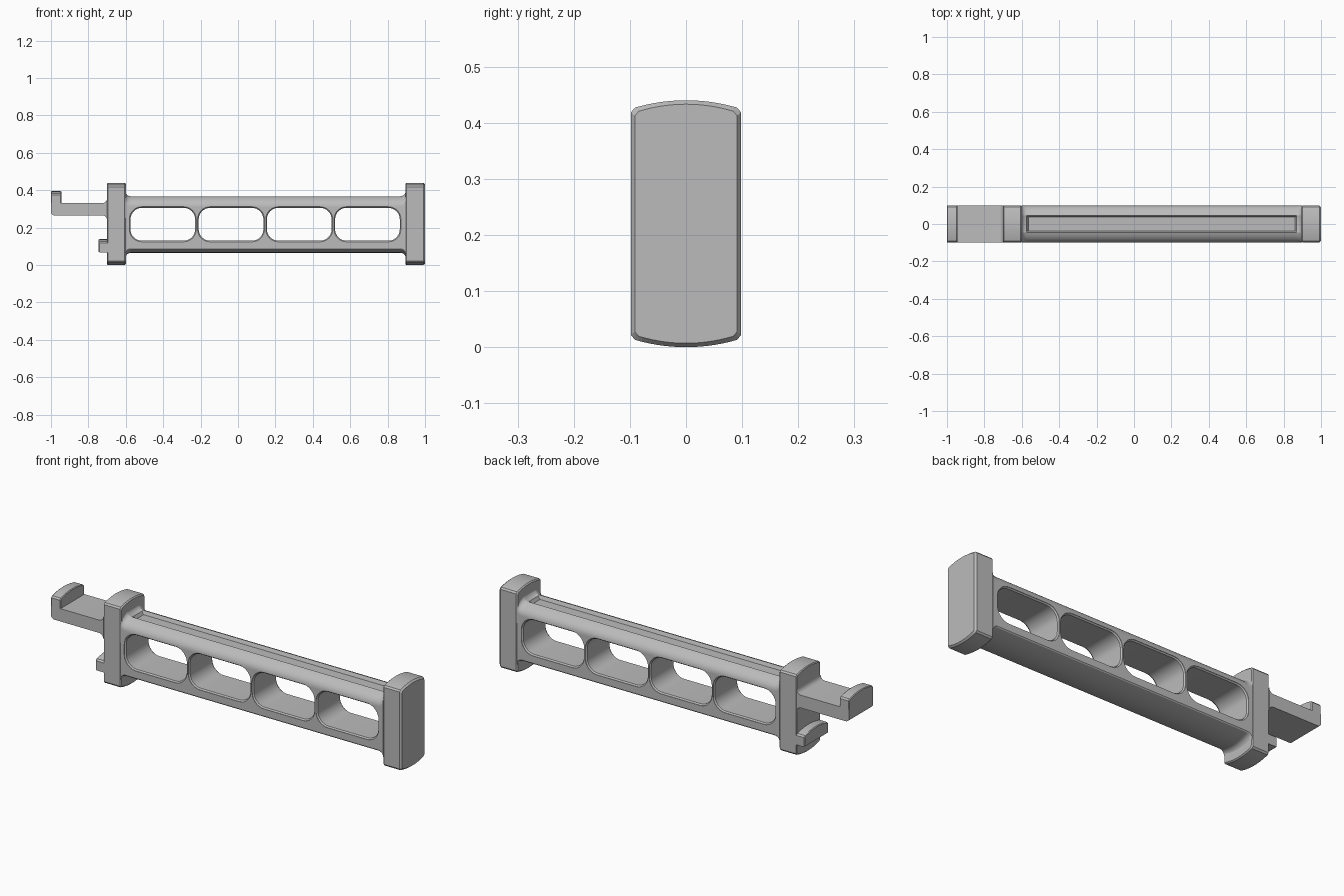
import bpy, bmesh, math

W = 0.098  # half depth of the whole part
cube = bpy.data.objects.get("Cube")
if cube:
    bpy.data.objects.remove(cube)

grey = bpy.data.materials.new("plain grey")
grey.use_nodes = True
colour = (0.5, 0.5, 0.5, 1)
grey.diffuse_color = colour
grey.node_tree.nodes["Principled BSDF"].inputs["Base Color"].default_value = colour


def loft(name, rings):
    """Skin a list of equal-length closed rings into a capped solid."""
    bm = bmesh.new()
    loops = [[bm.verts.new(p) for p in ring] for ring in rings]
    n = len(loops[0])
    for a, b in zip(loops, loops[1:]):
        for i in range(n):
            j = (i + 1) % n
            bm.faces.new((a[i], a[j], b[j], b[i]))
    bm.faces.new(loops[0][::-1])
    bm.faces.new(loops[-1])
    bmesh.ops.recalc_face_normals(bm, faces=bm.faces[:])
    mesh = bpy.data.meshes.new(name)
    bm.to_mesh(mesh)
    bm.free()
    mesh.materials.append(grey)
    obj = bpy.data.objects.new(name, mesh)
    bpy.context.collection.objects.link(obj)
    return obj


def smooth(obj):
    bpy.ops.object.select_all(action='DESELECT')
    obj.select_set(True)
    bpy.context.view_layer.objects.active = obj
    bpy.ops.object.shade_smooth_by_angle(angle=math.radians(28))


def arc(cx, cy, r, start, end, steps=6):
    angles = [math.radians(start + (end - start) * i / steps) for i in range(steps + 1)]
    return [(cx + r * math.cos(a), cy + r * math.sin(a)) for a in angles]


def dome(z, rise, up, chamfer=0.007, steps=14):
    """Shallow crowned edge across the depth, from -y to +y."""
    s = 1 if up else -1
    inner = W - chamfer
    ys = [inner * (2 * i / steps - 1) for i in range(steps + 1)]
    pts = [(y, z - s * rise * (y / inner) ** 2) for y in ys]
    side = z - s * (rise + chamfer * 1.2)
    return [(-W, side)] + pts + [(W, side)]


def crowned_block(name, stations, low, high, crown_low=True):
    """Stations are (x, inset) pairs along the length."""
    bottom = dome(low, 0.013, False) if crown_low else [(-W, low), (W, low)]
    section = bottom + dome(high, 0.013, True)[::-1]
    mid = (low + high) / 2
    rings = []
    for x, inset in stations:
        sy, sz = 1 - inset / W, 1 - inset / (high - mid)
        rings.append([(x, y * sy, mid + (z - mid) * sz) for y, z in section])
    smooth(loft(name, rings))


# End blocks, hook lip and locating lug
crowned_block("left_end_block", [(-0.70, 0.004), (-0.696, 0), (-0.606, 0), (-0.60, 0.005)], 0, 0.44)
crowned_block("right_end_block", [(0.895, 0.005), (0.901, 0), (0.991, 0), (1.0, 0.007)], 0, 0.44)
crowned_block("hook_lip", [(-1.0, 0.003), (-0.996, 0), (-0.949, 0), (-0.945, 0.003)], 0.29, 0.395, False)
crowned_block("locating_lug", [(-0.745, 0.003), (-0.741, 0), (-0.695, 0)], 0.068, 0.138, False)

# Hook arm with rounded tip and filleted root
profile = (arc(-0.98, 0.285, 0.02, 180, 270) + arc(-0.725, 0.24, 0.025, 90, 0)
           + arc(-0.725, 0.356, 0.025, 0, -90) + [(-1.0, 0.331)])
smooth(loft("hook_arm", [[(x, y, z) for x, z in profile] for y in (-W, W)]))


# Beam: crowned underside, rounded top with a channel, flared into the blocks
def beam_ring(x, lift, depth):
    shoulder = [(W * math.sin(t), 0.312 + 0.063 * math.cos(t))
                for t in [math.radians(90 - 7.8 * i) for i in range(9)]]
    edge = shoulder[-1][0]
    floor = shoulder[-1][1] - depth
    right = shoulder + [(edge - 0.008, floor)]
    top = right + [(-y, z) for y, z in right[::-1]]
    bottom = dome(0.065, 0.017, False, 0.004)
    return ([(x, y, z - lift) for y, z in bottom]
            + [(x, y, z + lift) for y, z in top])


R = 0.028
flare = [(R * (1 - math.cos(math.radians(a))), R * (1 - math.sin(math.radians(a))))
         for a in range(0, 91, 15)]
rings = [beam_ring(-0.602 + d, lift, 0.002) for d, lift in flare]
rings += [beam_ring(-0.565, 0, 0.018), beam_ring(0.86, 0, 0.018)]
rings += [beam_ring(0.897 - d, lift, 0.002) for d, lift in flare[::-1]]
beam = loft("slotted_beam", rings)


# Four rounded windows with softened rims
def window_ring(cx, y, grow):
    hx, hz, r = 0.173 + grow, 0.088 + grow, 0.062 + grow
    ring = []
    for sx, sz, a in ((1, 1, 0), (-1, 1, 90), (-1, -1, 180), (1, -1, 270)):
        ring += arc(cx + sx * (hx - r), 0.218 + sz * (hz - r), r, a, a + 90, 8)
    return [(x, y, z) for x, z in ring]


for i in range(4):
    cx = -0.402 + 0.3647 * i
    cutter = loft("window_cutter", [window_ring(cx, y, g) for y, g in
                                    ((-0.12, 0.006), (-W + 0.002, 0.006), (-W + 0.008, 0),
                                     (W - 0.008, 0), (W - 0.002, 0.006), (0.12, 0.006))])
    cutter.hide_render = True
    cut = beam.modifiers.new("window", 'BOOLEAN')
    cut.operation = 'DIFFERENCE'
    cut.solver = 'EXACT'
    cut.object = cutter
    bpy.context.view_layer.objects.active = beam
    bpy.ops.object.modifier_apply(modifier=cut.name)
    bpy.data.objects.remove(cutter)
smooth(beam)
